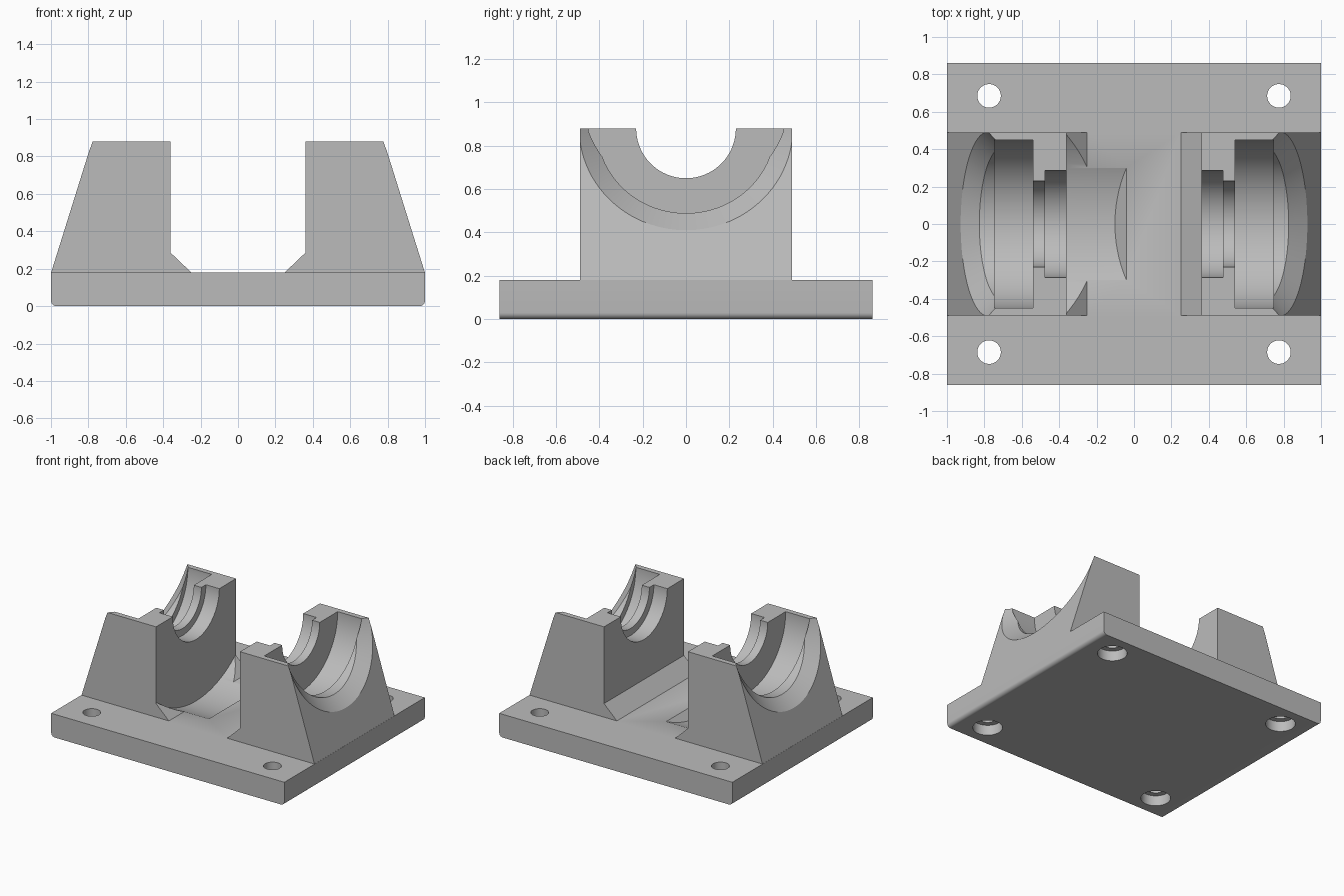
import bpy, bmesh
from math import sin, cos, pi, radians
from mathutils import Matrix

cube = bpy.data.objects.get("Cube")
if cube:
    bpy.data.objects.remove(cube, do_unlink=True)

AXIS_Z = 0.88      # height of the shaft axis and of the support tops
TOP = 0.18         # top of the base plate
SLOPE = 0.22 / 0.7  # lean of the outer support faces

grey = bpy.data.materials.new("plain_grey")
grey.use_nodes = True
grey.diffuse_color = (0.5, 0.5, 0.5, 1)
grey.node_tree.nodes["Principled BSDF"].inputs["Base Color"].default_value = grey.diffuse_color


def loft(name, rings):
    """Closed solid through a list of rings with equal point counts."""
    bm = bmesh.new()
    loops = [[bm.verts.new(p) for p in ring] for ring in rings]
    n = len(loops[0])
    for a, b in zip(loops, loops[1:]):
        for i in range(n):
            j = (i + 1) % n
            bm.faces.new((a[i], a[j], b[j], b[i]))
    bm.faces.new(loops[0])
    bm.faces.new(loops[-1])
    bmesh.ops.recalc_face_normals(bm, faces=bm.faces)
    mesh = bpy.data.meshes.new(name)
    bm.to_mesh(mesh)
    bm.free()
    mesh.materials.append(grey)
    obj = bpy.data.objects.new(name, mesh)
    bpy.context.collection.objects.link(obj)
    return obj


def extrude_y(name, profile, half):
    return loft(name, [[(x, y, z) for x, z in profile] for y in (-half, half)])


def circle(x, r, side=1, squash=1, lean=0, height=AXIS_Z, n=96):
    """Ring around the x direction, optionally leaning with the outer face."""
    pts = []
    for i in range(n):
        a = 2 * pi * (i + 0.5) / n
        dz = r * squash * sin(a)
        pts.append((side * (x - lean * dz), r * cos(a), height + dz))
    return pts


def combine(target, tool, operation):
    mod = target.modifiers.new("combine", 'BOOLEAN')
    mod.operation = operation
    mod.solver = 'EXACT'
    mod.object = tool
    bpy.context.view_layer.objects.active = target
    bpy.ops.object.modifier_apply(modifier=mod.name)
    bpy.data.objects.remove(tool, do_unlink=True)


# Base plate with rounded lower side edges
R = 0.03
arc = [(1 - R + R * sin(a), R - R * cos(a)) for a in (pi / 2 * i / 8 for i in range(9))]
profile = arc + [(1, TOP), (-1, TOP)] + [(-x, z) for x, z in reversed(arc)]
block = extrude_y("bearing_block", profile, 0.86)

# Two leaning supports with a chamfered inner foot
support = [(0.95, 0.1), (0.999, TOP), (0.78, AXIS_Z), (0.36, AXIS_Z),
           (0.36, 0.285), (0.25, TOP), (0.25, 0.1)]
for side in (-1, 1):
    combine(block, extrude_y("support", [(side * x, z) for x, z in support], 0.49), 'UNION')

# Stepped shaft bore and flared recess in each support
bore = [(0.3, 0.285), (0.475, 0.285), (0.475, 0.23), (0.54, 0.23), (0.54, 0.45), (0.745, 0.45)]
for side in (-1, 1):
    combine(block, loft("bore_cutter", [circle(x, r, side) for x, r in bore]), 'DIFFERENCE')
    flare = [circle(0.9, 0.624, side, 0.954, SLOPE),
             circle(0.704, 0.41, side, 0.954, SLOPE),
             circle(0.56, 0.41, side, 0.954)]
    combine(block, loft("flare_cutter", flare), 'DIFFERENCE')

# Shallow round scoop in the plate, ending in a sloping ramp
bowl = []
for i in range(49):
    a = radians(-46 + 92 * i / 48)
    bowl.append((0.762 * sin(a), AXIS_Z - 0.762 * cos(a)))
scoop = [[(-0.36, y, z) for y, z in bowl], [(z - TOP - 0.04, y, z) for y, z in bowl]]
combine(block, loft("scoop_cutter", scoop), 'DIFFERENCE')

# Counterbored screw holes
hole = [(-0.05, 0.105), (0.08, 0.105), (0.08, 0.063), (0.25, 0.063)]
for sx in (-1, 1):
    for sy in (-1, 1):
        cutter = loft("hole_cutter", [circle(x, r, height=0, n=48) for x, r in hole])
        cutter.data.transform(Matrix.Translation((sx * 0.775, sy * 0.685, 0))
                              @ Matrix.Rotation(-pi / 2, 4, 'Y'))
        combine(block, cutter, 'DIFFERENCE')

bpy.ops.object.select_all(action='DESELECT')
block.select_set(True)
bpy.context.view_layer.objects.active = block
bpy.ops.object.shade_smooth_by_angle(angle=radians(25))
